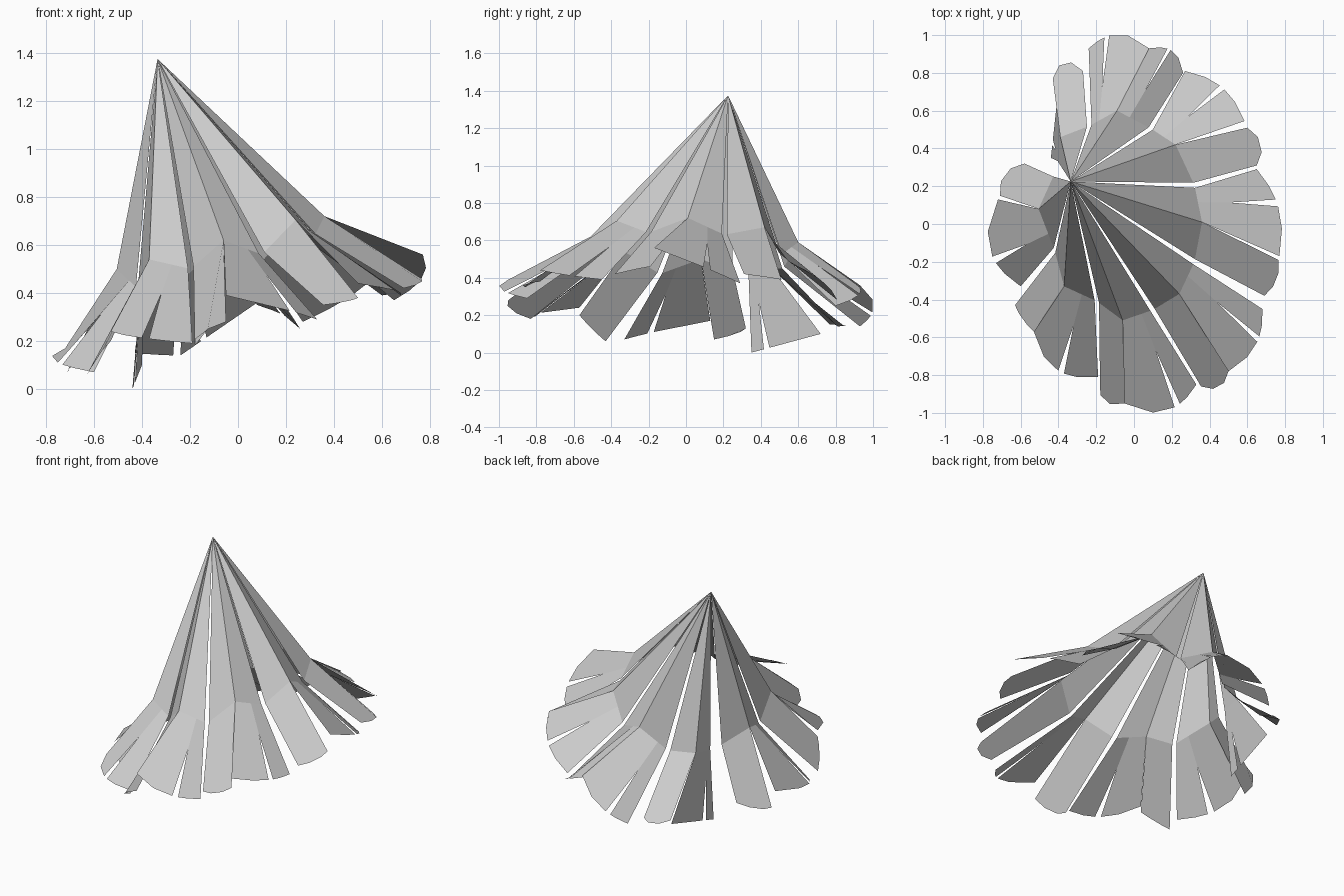
import bpy
from mathutils import Vector as V

apex = V((-0.335, 0.225, 1.375))

# Pleat ring: ridges (even) and split valleys (odd), anticlockwise from +x
ring = [V(p) for p in [
    (.36, .01, .72), (.32, .205, .63), (.22, .42, .67), (.09, .505, .52),
    (-.09, .60, .59), (-.235, .52, .45), (-.39, .46, .45), (-.41, .29, .42),
    (-.505, .08, .50), (-.42, -.14, .42), (-.37, -.33, .54), (-.195, -.41, .50),
    (-.06, -.51, .62), (.10, -.455, .56), (.24, -.37, .705), (.32, -.20, .64)]]

# Outer hem of each pleat: ridge/valley end corners, notch position, bulge
hem = [
    ((.77, -.17, .56), (.65, .29, .37), .58, .06),
    ((.65, .31, .42), (.60, .51, .39), 0, .05),
    ((.585, .545, .49), (.27, .81, .28), .50, .06),
    ((.26, .80, .25), (.08, .93, .35), .60, .06),
    ((.08, .93, .36), (-.24, .93, .14), .70, .075),
    ((-.27, .81, .14), (-.43, .77, .15), 0, .07),
    ((-.40, .72, .10), (-.44, .35, .00), .78, .00),
    ((-.58, .32, .13), (-.71, .15, .07), 0, .05),
    ((-.72, .13, .17), (-.60, -.33, .07), .64, .11),
    ((-.63, -.43, .06), (-.53, -.57, .20), 0, .01),
    ((-.53, -.57, .24), (-.19, -.81, .19), .58, .095),
    ((-.18, -.83, .18), (-.05, -.95, .28), 0, .065),
    ((-.05, -.95, .39), (.33, -.85, .29), .68, .095),
    ((.355, -.86, .35), (.50, -.78, .38), 0, .05),
    ((.50, -.78, .44), (.68, -.45, .39), .60, .06),
    ((.69, -.38, .42), (.765, -.19, .46), 0, .03)]

verts, faces = [], []


def add(points):
    start = len(verts)
    verts.extend(points)
    faces.append(list(range(start, len(verts))))


for i, (o1, o2, notch, bulge) in enumerate(hem):
    a, b = ring[i].copy(), ring[(i + 1) % 16].copy()
    o1, o2 = V(o1), V(o2)
    # Pull the valley edge back to leave a slit
    slit = .045 if i in (6, 7) else .015
    step = (b - a).normalized() * slit
    if i % 2 == 0:
        b -= step
    else:
        a += step
    # Upper cone panel
    add([apex, a, b])
    chord = o2 - o1
    out = V((chord.y, -chord.x, 0)).normalized()

    def edge(t):
        return o1 + chord * t + out * bulge * 4 * t * (1 - t)

    # Flared lower blade, cut by a notch where there is one
    if notch:
        base = a.lerp(b, notch)
        tip = base.lerp(edge(notch), .4)
        w = .04
        add([a, o1, edge(notch * .5), edge(notch - w), tip, base])
        add([base, tip, edge(notch + w), edge((1 + notch) * .5), o2, b])
    else:
        add([a, o1, edge(.3), edge(.7), o2, b])

# Pleated canopy with a ragged hem
mesh = bpy.data.meshes.new("pleated_canopy")
mesh.from_pydata(verts, [], faces)
mesh.update()
canopy = bpy.data.objects.new("pleated_canopy", mesh)
bpy.context.collection.objects.link(canopy)
